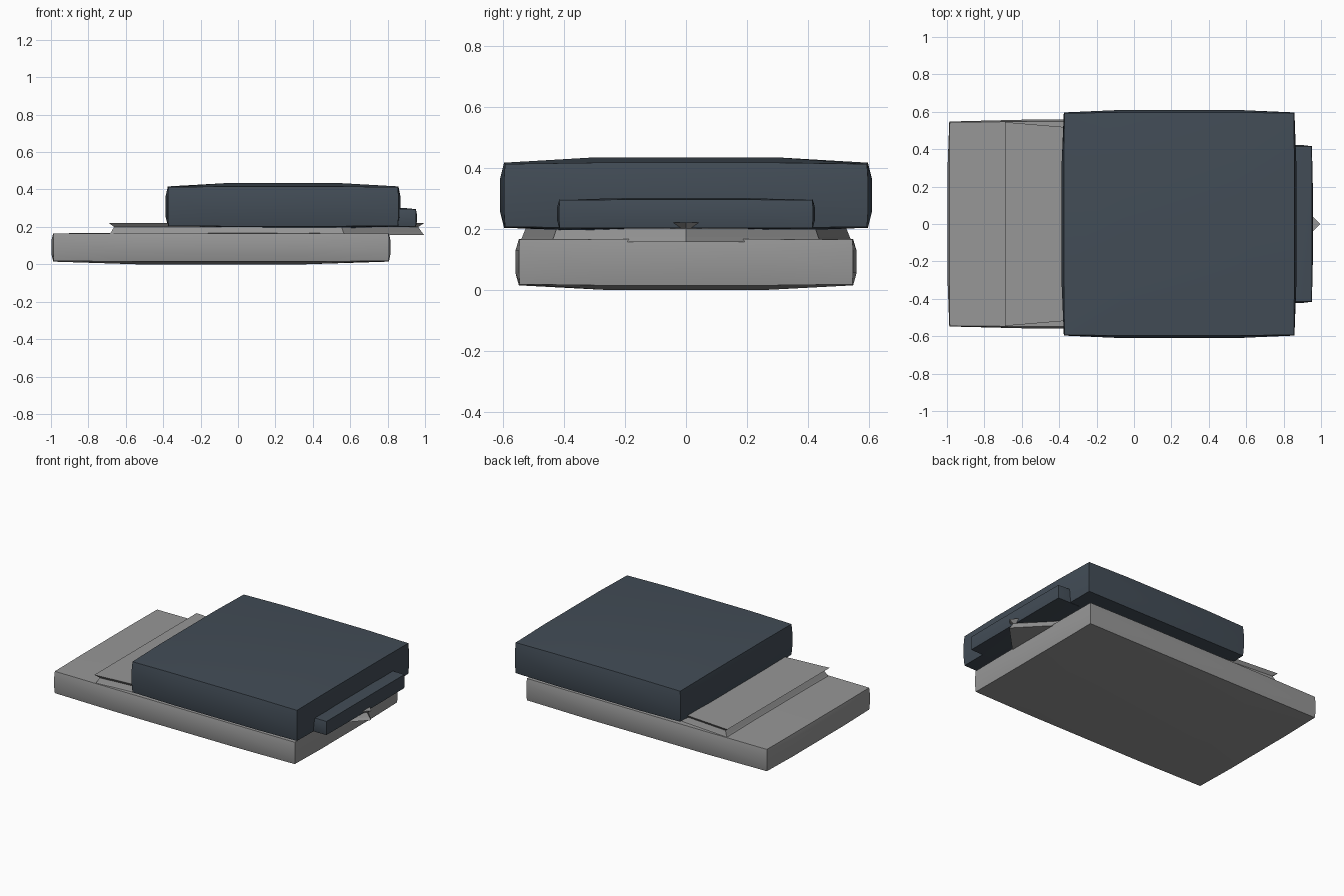
import bpy, bmesh

if "Cube" in bpy.data.objects:
    bpy.data.objects.remove(bpy.data.objects["Cube"])


def material(name, rgb):
    m = bpy.data.materials.new(name)
    m.diffuse_color = (*rgb, 1)
    m.use_nodes = True
    m.node_tree.nodes["Principled BSDF"].inputs["Base Color"].default_value = m.diffuse_color
    return m


GREY = material("light grey", (0.31, 0.31, 0.31))
NAVY = material("dark slate blue", (0.055, 0.073, 0.094))


def finish(name, bm, mat, smooth=True):
    bmesh.ops.recalc_face_normals(bm, faces=bm.faces)
    me = bpy.data.meshes.new(name)
    bm.to_mesh(me)
    bm.free()
    me.materials.append(mat)
    ob = bpy.data.objects.new(name, me)
    bpy.context.collection.objects.link(ob)
    if smooth:
        bpy.ops.object.select_all(action='DESELECT')
        bpy.context.view_layer.objects.active = ob
        ob.select_set(True)
        bpy.ops.object.shade_smooth_by_angle()
    return ob


def pillow_block(name, lo, hi, bulge_lo, bulge_hi, mat):
    """Box cut at the quarter points, whose faces swell outwards."""
    bm = bmesh.new()
    bmesh.ops.create_cube(bm, size=2)
    for axis in range(3):
        for cut in (-0.5, 0.5):
            no = [0, 0, 0]
            no[axis] = 1
            bmesh.ops.bisect_plane(bm, geom=bm.verts[:] + bm.edges[:] + bm.faces[:],
                                   plane_co=[cut * n for n in no], plane_no=no)
    for v in bm.verts:
        t = v.co.copy()
        mid = [1.0 if abs(c) < 0.9 else 0.0 for c in t]
        for a in range(3):
            v.co[a] = lo[a] + (hi[a] - lo[a]) * (t[a] + 1) / 2
            if mid[a] == 0:
                f, g = mid[(a + 1) % 3], mid[(a + 2) % 3]
                swell = 0.2 * (f + g) + 0.6 * f * g
                v.co[a] += swell * (bulge_hi[a] if t[a] > 0 else -bulge_lo[a])
    return finish(name, bm, mat)


# Lower slab with a flat top
pillow_block("lower_slab", (-0.985, -0.545, 0.018), (0.805, 0.545, 0.165),
             (0.013, 0.014, 0.018), (0.01, 0.014, 0.003), GREY)

# Upper slab
pillow_block("upper_slab", (-0.372, -0.593, 0.206), (0.855, 0.593, 0.412),
             (0.016, 0.017, 0.014), (0.014, 0.017, 0.022), NAVY)

# End plate on the upper slab
pillow_block("end_plate", (0.75, -0.414, 0.203), (0.95, 0.414, 0.294),
             (0, 0.008, 0.003), (0.006, 0.008, 0.006), NAVY)

# Pointed rail with a grooved side
outline = [(-0.69, -0.545), (0.57, -0.44), (0.995, 0), (0.57, 0.44), (-0.69, 0.545)]
bm = bmesh.new()
rings = [[bm.verts.new((0.1 + (x - 0.1) * s, y * s, z)) for x, y in outline]
         for z, s in ((0.157, 1), (0.173, 0.985), (0.2, 0.965), (0.22, 1))]
bm.faces.new(rings[0])
bm.faces.new(rings[-1])
for a, b in zip(rings, rings[1:]):
    for i in range(5):
        j = (i + 1) % 5
        bm.faces.new((a[i], a[j], b[j], b[i]))
finish("pointed_rail", bm, GREY, smooth=False)
